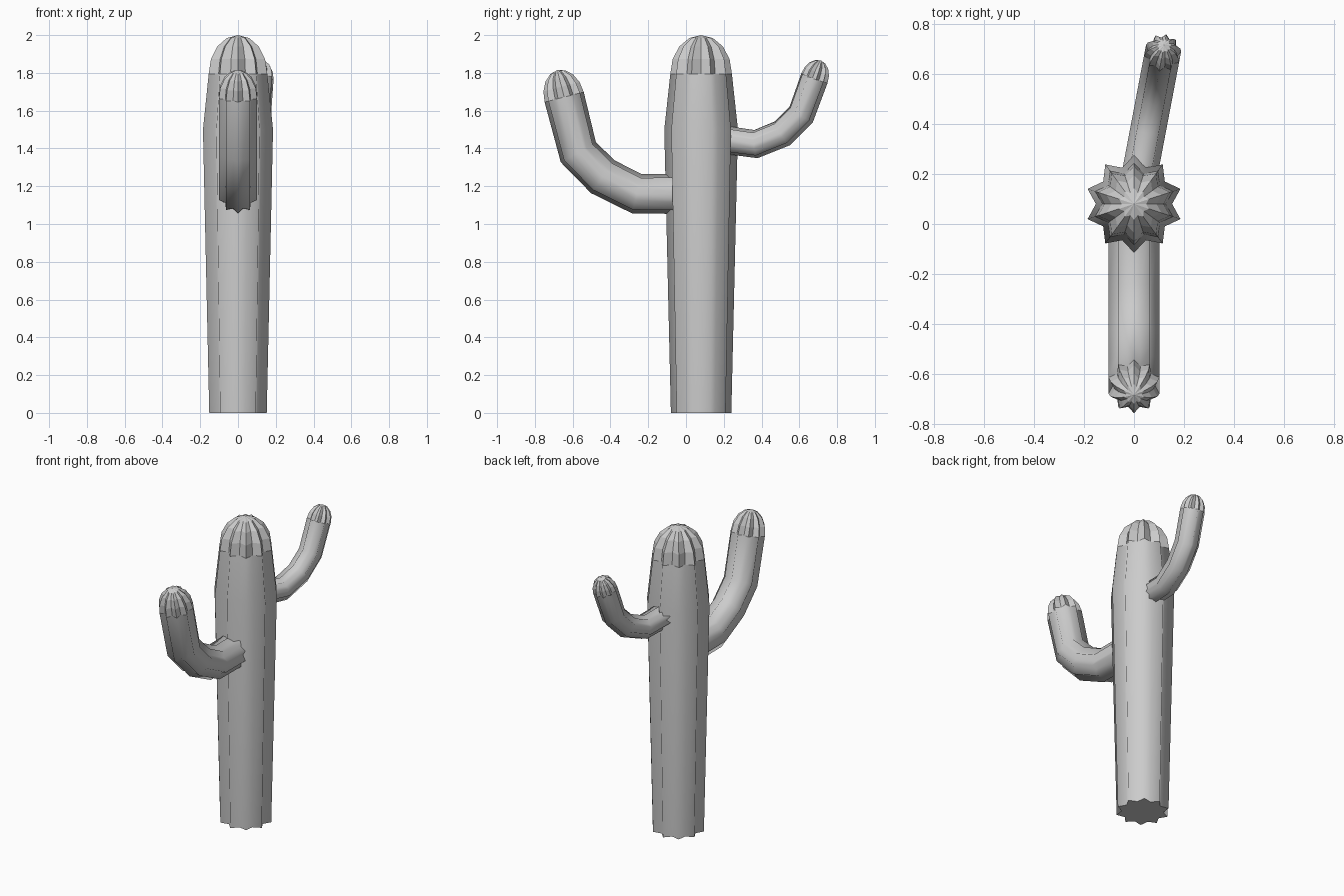
import bpy, bmesh
from math import sin, cos, pi, radians
from mathutils import Vector

if "Cube" in bpy.data.objects:
    bpy.data.objects.remove(bpy.data.objects["Cube"])

RIBS = 10      # ridges around every stem
VALLEY = 0.78  # groove radius relative to ridge radius


def star_ring(bm, centre, tangent, side, radius):
    """One ribbed cross-section, perpendicular to the tangent."""
    up = tangent.cross(side).normalized()
    ring = []
    for i in range(RIBS * 2):
        a = pi / 2 + pi * i / RIBS
        r = radius * (VALLEY if i % 2 else 1)
        ring.append(bm.verts.new(centre + side * (r * cos(a)) + up * (r * sin(a))))
    return ring


def bridge(bm, a, b):
    n = len(a)
    for i in range(n):
        j = (i + 1) % n
        bm.faces.new((a[i], a[j], b[j], b[i]))


def finish(bm, name, smooth):
    bmesh.ops.recalc_face_normals(bm, faces=bm.faces)
    mesh = bpy.data.meshes.new(name)
    bm.to_mesh(mesh)
    bm.free()
    for p in mesh.polygons:
        p.use_smooth = smooth and len(p.vertices) == 4
    obj = bpy.data.objects.new(name, mesh)
    bpy.context.collection.objects.link(obj)
    return obj


def stem(name, path, radii, side, cap_height):
    """Ribbed tube along a path plus a separate ribbed dome on its end."""
    pts = [Vector(p) for p in path]
    dirs = [(b - a).normalized() for a, b in zip(pts, pts[1:])]
    tangents = [dirs[0]] + [(a + b).normalized() for a, b in zip(dirs, dirs[1:])] + [dirs[-1]]

    bm = bmesh.new()
    rings = [star_ring(bm, p, t, side, r) for p, t, r in zip(pts, tangents, radii)]
    for a, b in zip(rings, rings[1:]):
        bridge(bm, a, b)
    bm.faces.new(rings[0])
    finish(bm, name, True)

    # domed tip
    bm = bmesh.new()
    t, base, rad = tangents[-1], pts[-1], radii[-1]
    steps = 4
    rings = [star_ring(bm, base + t * (cap_height * sin(pi / 2 * k / steps)), t, side,
                       rad * cos(pi / 2 * k / steps)) for k in range(steps)]
    for a, b in zip(rings, rings[1:]):
        bridge(bm, a, b)
    tip = bm.verts.new(base + t * cap_height)
    last = rings[-1]
    for i in range(len(last)):
        bm.faces.new((last[i], last[(i + 1) % len(last)], tip))
    finish(bm, name + "_tip", False)


# Trunk, swelling towards the top
TY = 0.08
stem("trunk", [(0, TY, 0), (0, TY, 1.5), (0, TY, 1.795)],
     [0.16, 0.195, 0.163], Vector((1, 0, 0)), 0.205)

# Thick front arm
front = [(0.02, 1.16), (-0.26, 1.16), (-0.44, 1.25), (-0.57, 1.38), (-0.645, 1.672)]
stem("front_arm", [(0, y, z) for y, z in front], [0.107] * 5, Vector((1, 0, 0)), 0.147)

# Thin back arm, swung slightly to the right
back = [(0.14, 1.455), (0.37, 1.423), (0.51, 1.48), (0.61, 1.58), (0.68, 1.772)]
lean = radians(10.7)
stem("back_arm", [((y - TY) * 0.19, y, z) for y, z in back], [0.075] * 5,
     Vector((cos(lean), -sin(lean), 0)), 0.1)
